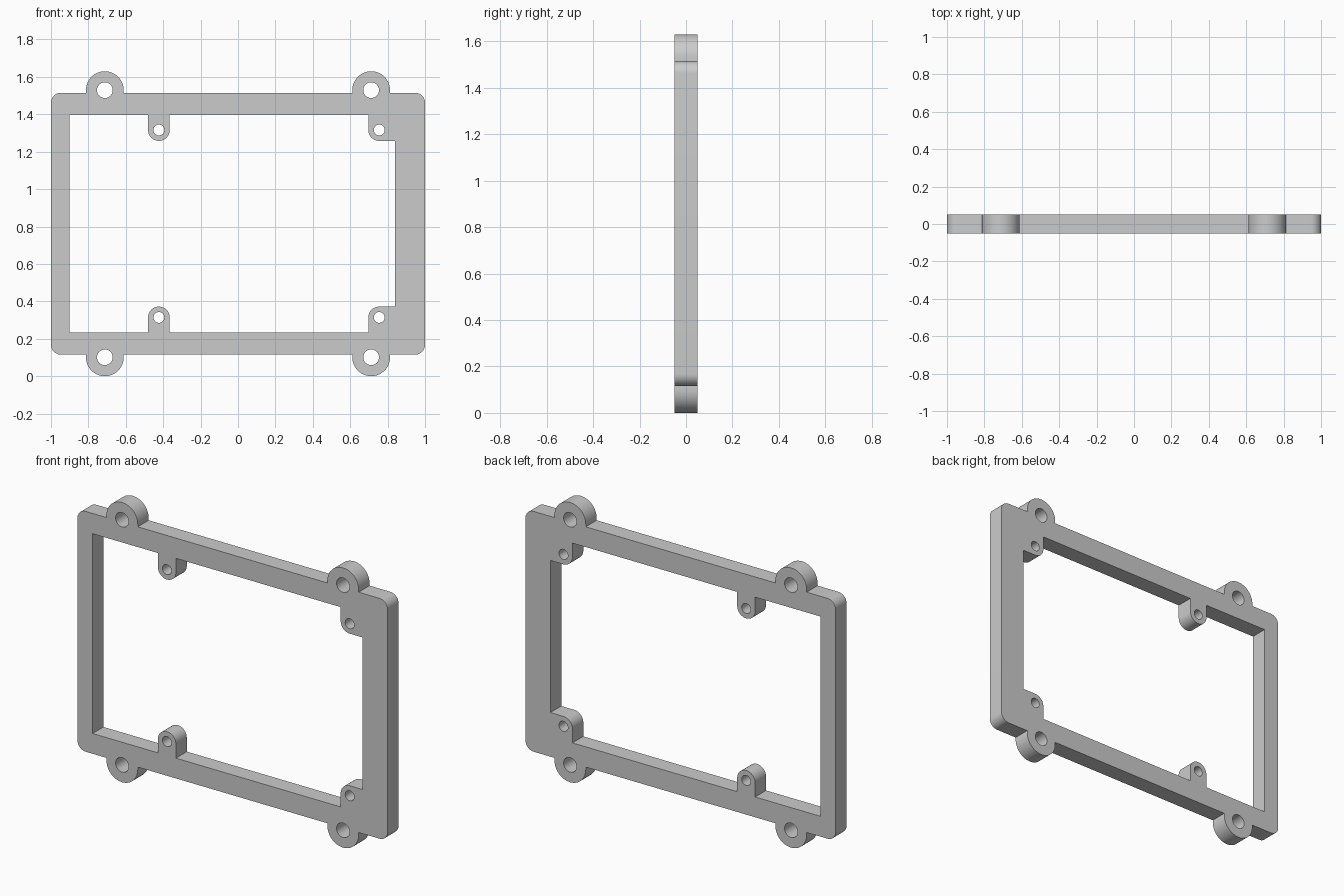
import bpy, bmesh, math
from mathutils import Matrix

if "Cube" in bpy.data.objects:
    bpy.data.objects.remove(bpy.data.objects["Cube"])

MID = 0.815      # height of the frame's centre line
HALF = 0.05      # half thickness


def arc(cx, cy, r, a0, a1, n=16):
    """Points on an arc, angles in degrees."""
    angles = [math.radians(a0 + (a1 - a0) * i / n) for i in range(n + 1)]
    return [(cx + r * math.cos(a), cy + r * math.sin(a)) for a in angles]


def circle(cx, cy, r, n=32):
    return arc(cx, cy, r, 0, 360, n)[:-1]


def mirror_down(upper):
    """Close an upper-half path with its mirror image below the centre line."""
    return upper + [(x, -y) for x, y in reversed(upper)]


# Outer edge: rounded corners and round mounting ears
ear_x, ear_y, ear_r = 0.712, 0.714, 0.101
outer = arc(0.947, 0.647, 0.053, 0, 90, 10)
for x in (ear_x, -ear_x):
    outer += [(x + ear_r, 0.70)] + arc(x, ear_y, ear_r, 0, 180, 28) + [(x - ear_r, 0.70)]
outer += arc(-0.947, 0.647, 0.053, 90, 180, 10)

# Opening edge: corner pads on the right, hanging tabs on the left
pad_x, tab_x, tab_y, tab_r = 0.755, -0.423, 0.501, 0.058
inner = [(0.839, tab_y - tab_r)]
inner += arc(pad_x, tab_y, tab_r, 270, 180, 12) + [(pad_x - tab_r, 0.582)]
inner += [(tab_x + tab_r, 0.582)] + arc(tab_x, tab_y, tab_r, 360, 180, 24)
inner += [(tab_x - tab_r, 0.582), (-0.902, 0.582)]

# Screw holes
loops = [mirror_down(outer), mirror_down(inner)]
for s in (1, -1):
    loops += [circle(x, s * ear_y, 0.042) for x in (ear_x, -ear_x)]
    loops += [circle(x, s * tab_y, 0.029) for x in (pad_x, tab_x)]

# Filled profile given thickness
curve = bpy.data.curves.new("frame_profile", 'CURVE')
curve.dimensions = '2D'
curve.fill_mode = 'BOTH'
curve.extrude = HALF
for pts in loops:
    spline = curve.splines.new('POLY')
    spline.points.add(len(pts) - 1)
    for p, (x, y) in zip(spline.points, pts):
        p.co = (x, y, 0, 1)
    spline.use_cyclic_u = True
profile = bpy.data.objects.new("frame_profile", curve)
bpy.context.collection.objects.link(profile)
bpy.context.view_layer.update()
mesh = bpy.data.meshes.new_from_object(
    profile.evaluated_get(bpy.context.evaluated_depsgraph_get()))
bpy.data.objects.remove(profile)

# Weld and stand the plate upright
bm = bmesh.new()
bm.from_mesh(mesh)
bmesh.ops.remove_doubles(bm, verts=bm.verts, dist=1e-5)
bm.transform(Matrix.Translation((0, 0, MID)) @ Matrix.Rotation(math.pi / 2, 4, 'X'))
bmesh.ops.recalc_face_normals(bm, faces=bm.faces)
for f in bm.faces:
    f.smooth = True
bm.to_mesh(mesh)
bm.free()
mesh.set_sharp_from_angle(angle=math.radians(30))

grey = bpy.data.materials.new("light grey")
grey.diffuse_color = (0.6, 0.6, 0.6, 1)
grey.use_nodes = True
grey.node_tree.nodes["Principled BSDF"].inputs["Base Color"].default_value = grey.diffuse_color
mesh.materials.clear()
mesh.materials.append(grey)
frame = bpy.data.objects.new("mounting_frame", mesh)
bpy.context.collection.objects.link(frame)
